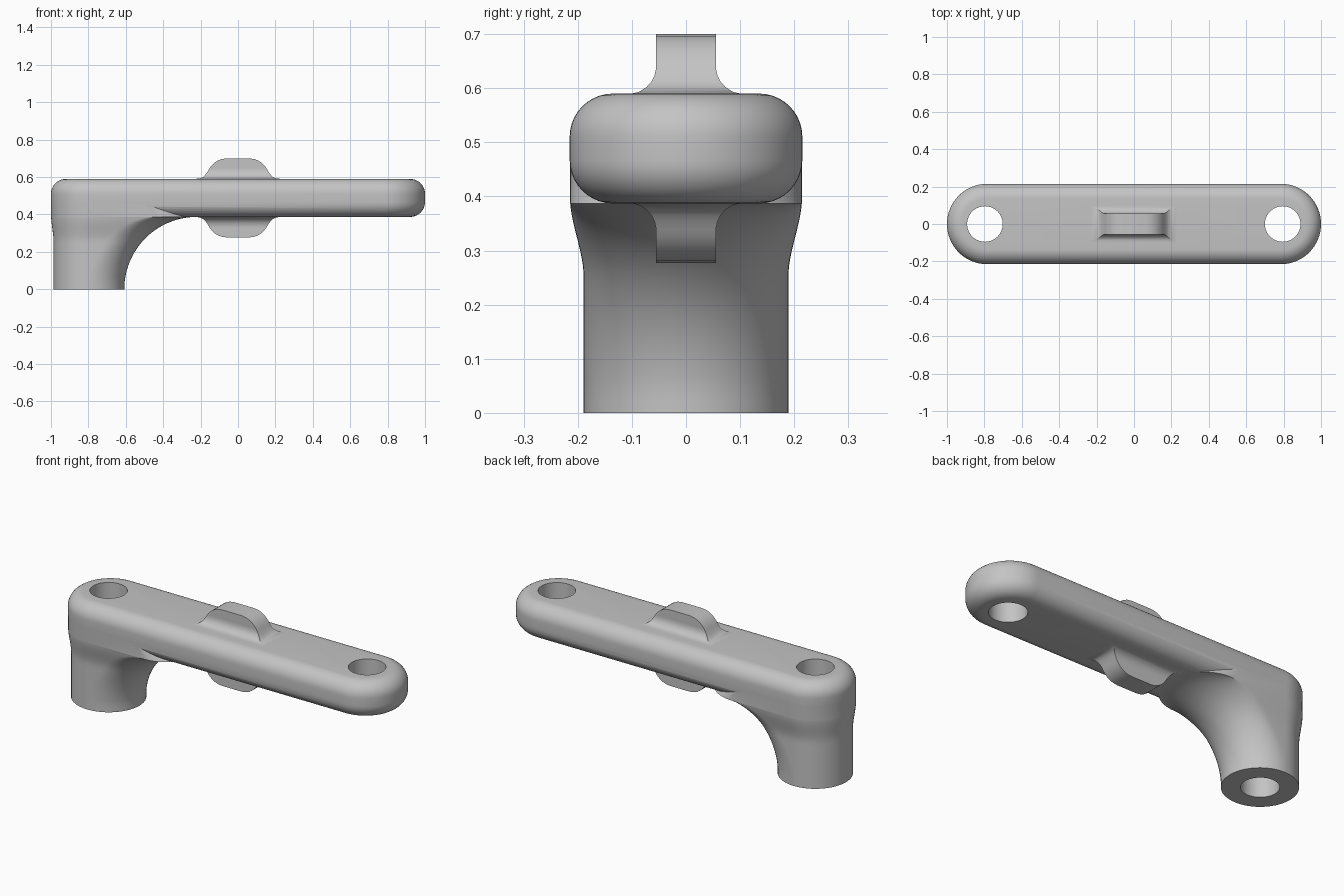
import bpy, bmesh, math

if "Cube" in bpy.data.objects:
    bpy.data.objects.remove(bpy.data.objects["Cube"])

grey = bpy.data.materials.new("plain grey")
grey.diffuse_color = (0.55, 0.55, 0.55, 1)
grey.use_nodes = True
grey.node_tree.nodes["Principled BSDF"].inputs["Base Color"].default_value = grey.diffuse_color


def loft(name, rings):
    """Skin a stack of matching closed rings and cap both ends."""
    bm = bmesh.new()
    rows = [[bm.verts.new(p) for p in ring] for ring in rings]
    n = len(rows[0])
    for a, b in zip(rows, rows[1:]):
        for i in range(n):
            j = (i + 1) % n
            bm.faces.new((a[i], a[j], b[j], b[i]))
    bm.faces.new(rows[0][::-1])
    bm.faces.new(rows[-1])
    bmesh.ops.recalc_face_normals(bm, faces=bm.faces)
    mesh = bpy.data.meshes.new(name)
    bm.to_mesh(mesh)
    bm.free()
    mesh.materials.append(grey)
    obj = bpy.data.objects.new(name, mesh)
    bpy.context.collection.objects.link(obj)
    return obj


def stadium(xa, xb, r, z, n=32):
    """Slot outline with round ends centred on xa (left) and xb (right)."""
    pts = []
    for cx, start in ((xb, -math.pi / 2), (xa, math.pi / 2)):
        for i in range(n + 1):
            a = start + math.pi * i / n
            pts.append((cx + r * math.cos(a), r * math.sin(a), z))
    return pts


def rectangle(hx, hy, z):
    return [(-hx, -hy, z), (hx, -hy, z), (hx, hy, z), (-hx, hy, z)]


def combine(target, tool, operation):
    mod = target.modifiers.new(operation.lower(), 'BOOLEAN')
    mod.operation = operation
    mod.solver = 'EXACT'
    mod.object = tool
    bpy.context.view_layer.objects.active = target
    bpy.ops.object.modifier_apply(modifier=mod.name)
    bpy.data.objects.remove(tool)


LOW, HIGH, RADIUS, ROUND, CENTRE = 0.387, 0.59, 0.215, 0.08, 0.785

# Bar with rounded top and bottom rims
rim = [math.pi / 2 * i / 10 for i in range(11)]
rings = [(LOW + ROUND * (1 - math.cos(a)), math.sin(a)) for a in rim]
rings += [(HIGH - ROUND * (1 - math.cos(a)), math.sin(a)) for a in reversed(rim)]
bar = loft("link_bar", [stadium(-CENTRE, CENTRE, RADIUS - ROUND + ROUND * s, z)
                        for z, s in rings])

# Leg that sweeps up into the underside of the bar
rings = []
for i in range(29):
    t = math.pi / 2 * i / 28
    z = LOW * math.sin(t)
    s = min(max((z - 0.25) / (0.40 - 0.25), 0), 1)
    s = s * s * (3 - 2 * s)
    r = 0.189 + 0.0255 * s
    left = -0.797 + 0.012 * s
    tip = -0.22 - 0.388 * math.cos(t)
    rings.append(stadium(left, max(tip - r, left + 0.002), r, z))
rings.append(stadium(-CENTRE, -0.54, 0.2145, 0.48))
combine(bar, loft("leg", rings), 'UNION')

# Flared lugs on the top and underside: (height, half length, half width)
profile = [(-0.03, 0.23, 0.10), (0, 0.23, 0.10), (0.003, 0.203, 0.087),
           (0.012, 0.185, 0.073), (0.022, 0.175, 0.064), (0.034, 0.166, 0.058),
           (0.048, 0.157, 0.055), (0.06, 0.15, 0.055), (0.075, 0.138, 0.055),
           (0.088, 0.124, 0.055), (0.098, 0.108, 0.055), (0.106, 0.088, 0.055),
           (0.11, 0.06, 0.055)]
for name, base, side in (("top_lug", HIGH, 1), ("bottom_lug", LOW, -1)):
    lug = loft(name, [rectangle(hx, hy, base + side * h) for h, hx, hy in profile])
    combine(bar, lug, 'UNION')

# Through holes at both ends
for x in (-0.797, 0.795):
    bpy.ops.mesh.primitive_cylinder_add(vertices=64, radius=0.095, depth=2,
                                        location=(x, 0, 0.3))
    cutter = bpy.context.object
    cutter.name = "hole_cutter"
    cutter.data.materials.append(grey)
    combine(bar, cutter, 'DIFFERENCE')

# Smooth shading with crisp edges
bpy.ops.object.select_all(action='DESELECT')
bar.select_set(True)
bpy.context.view_layer.objects.active = bar
bpy.ops.object.shade_smooth_by_angle(angle=math.radians(30))
